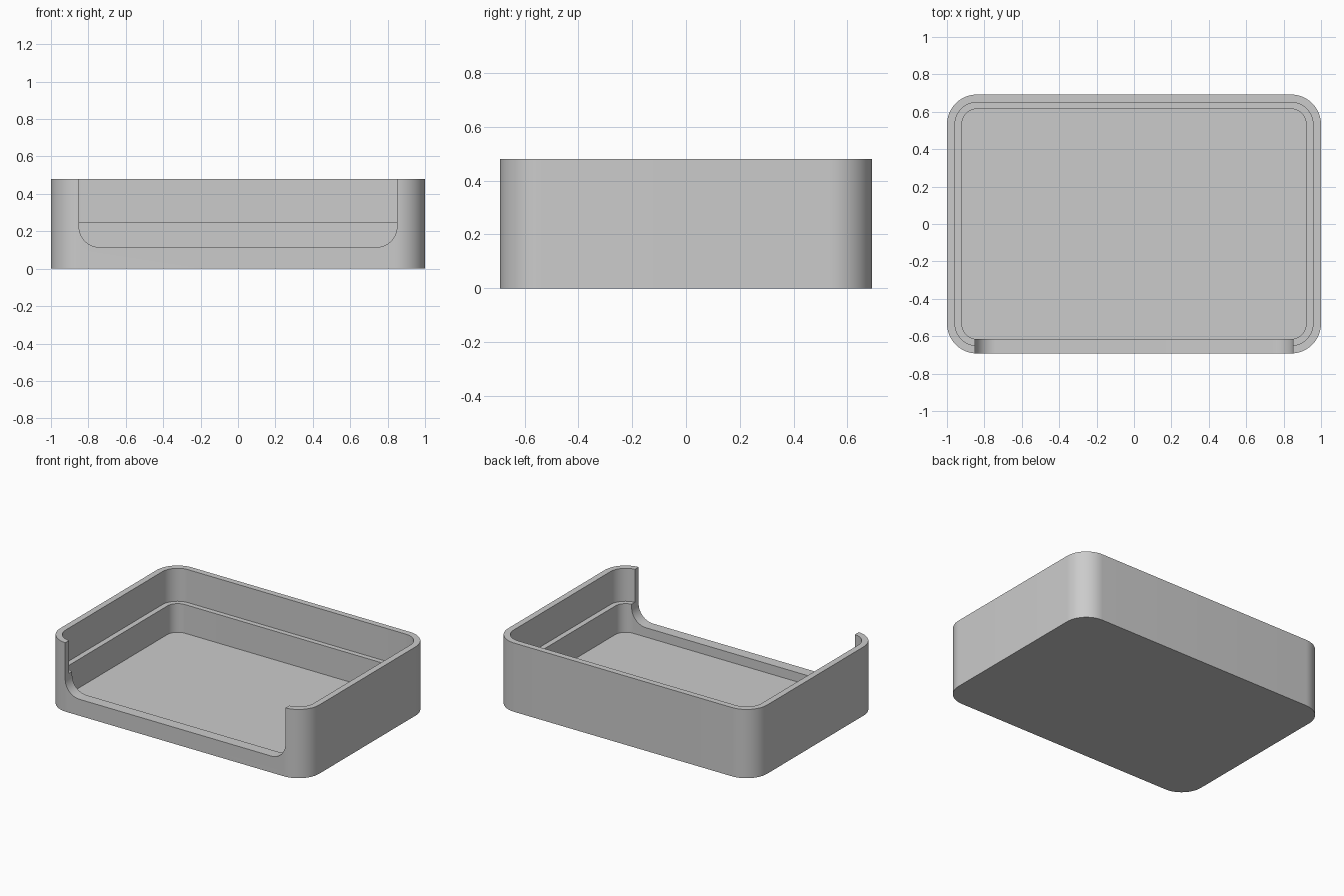
import bpy, bmesh, math
from mathutils import Matrix

if "Cube" in bpy.data.objects:
    bpy.data.objects.remove(bpy.data.objects["Cube"])

grey = bpy.data.materials.new("plain_grey")
grey.diffuse_color = (0.6, 0.6, 0.6, 1)
grey.use_nodes = True
grey.node_tree.nodes["Principled BSDF"].inputs["Base Color"].default_value = grey.diffuse_color


def rounded_rect(hx, hy, r, n=16):
    """Outline of a rectangle with rounded corners, counter-clockwise."""
    pts = []
    for i, (sx, sy) in enumerate([(1, 1), (-1, 1), (-1, -1), (1, -1)]):
        for k in range(n + 1):
            a = math.pi / 2 * (i + k / n)
            pts.append((sx * (hx - r) + r * math.cos(a),
                        sy * (hy - r) + r * math.sin(a)))
    return pts


def prism(name, outline, low, high, matrix=Matrix()):
    """Extrude an outline from low to high along local z."""
    bm = bmesh.new()
    base = bm.faces.new([bm.verts.new((x, y, low)) for x, y in outline])
    top = bmesh.ops.extrude_face_region(bm, geom=[base])["geom"]
    bmesh.ops.translate(bm, vec=(0, 0, high - low),
                        verts=[v for v in top if isinstance(v, bmesh.types.BMVert)])
    bmesh.ops.transform(bm, matrix=matrix, verts=bm.verts)
    bmesh.ops.recalc_face_normals(bm, faces=bm.faces)
    mesh = bpy.data.meshes.new(name)
    bm.to_mesh(mesh)
    bm.free()
    mesh.materials.append(grey)
    obj = bpy.data.objects.new(name, mesh)
    bpy.context.collection.objects.link(obj)
    return obj


# Solid outer body
tray = prism("tray", rounded_rect(1.0, 0.692, 0.16), 0, 0.48)

# Lower cavity, wider upper cavity (leaves a ledge), and front opening
upright = Matrix.Rotation(math.pi / 2, 4, 'X')
opening = [(x, z + 0.515) for x, z in rounded_rect(0.85, 0.4, 0.11)]
cutters = [
    prism("lower_cavity_cutter", rounded_rect(0.92, 0.615, 0.08), 0.05, 0.7),
    prism("upper_cavity_cutter", rounded_rect(0.957, 0.65, 0.117), 0.25, 0.75),
    prism("front_opening_cutter", opening, 0.5, 0.9, upright),
]

bpy.context.view_layer.objects.active = tray
tray.select_set(True)
for cutter in cutters:
    cutter.hide_render = True
    mod = tray.modifiers.new(cutter.name, 'BOOLEAN')
    mod.operation = 'DIFFERENCE'
    mod.solver = 'EXACT'
    mod.object = cutter
    bpy.ops.object.modifier_apply(modifier=mod.name)
for cutter in cutters:
    bpy.data.objects.remove(cutter)

# Smooth rounded corners, crisp rims
bpy.ops.object.shade_smooth_by_angle(angle=math.radians(30))
